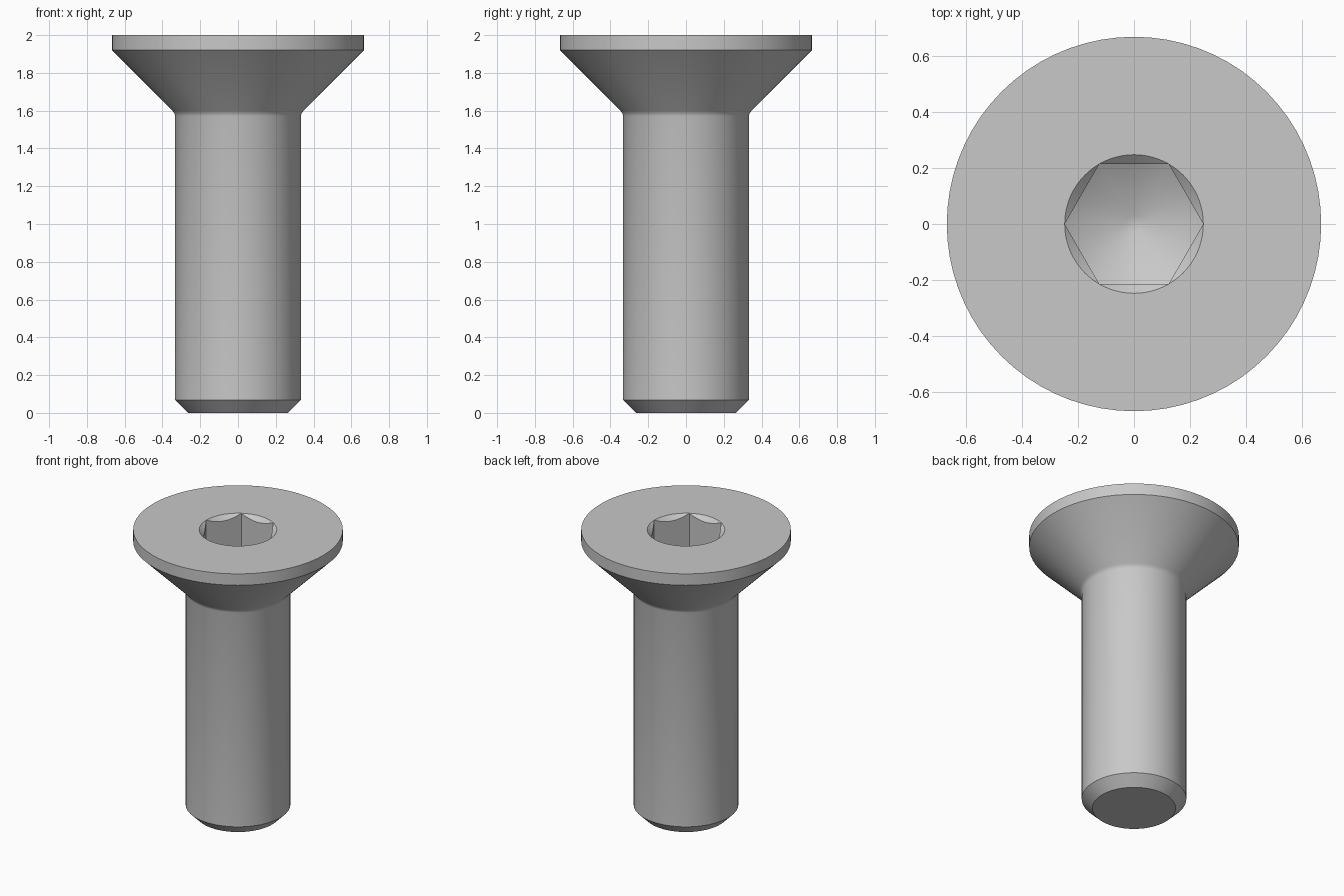
import bpy, bmesh, math

cube = bpy.data.objects.get("Cube")
if cube:
    bpy.data.objects.remove(cube, do_unlink=True)

SEGMENTS = 72           # divisible by six, so socket corners land on vertices
HEX_CORNER = 0.247
HEX_FLAT = HEX_CORNER * math.cos(math.pi / 6)
SOCKET_FLOOR = 1.68
FLOOR_SLOPE = math.tan(math.radians(30))
TIP = 0.03


def hex_radius(a):
    """Distance from the axis to the hexagon at angle a."""
    return HEX_FLAT / math.cos(a % (math.pi / 3) - math.pi / 6)


def round_ring(r, z):
    return lambda a: (r, z)


def hex_ring(z, slope):
    """Ring where the hexagon meets a cone that deepens towards the axis."""
    return lambda a: (hex_radius(a), z - (HEX_CORNER - hex_radius(a)) * slope)


# Rings from the shank end, up the outside, and down into the socket
rings = [
    round_ring(0.265, 0),           # end face
    round_ring(0.333, 0.068),       # end chamfer
    round_ring(0.333, 1.572),       # shank
    round_ring(0.337, 1.586),       # small fillet under the head
    round_ring(0.347, 1.6),
    round_ring(0.667, 1.92),        # countersunk cone
    round_ring(0.667, 2),           # head rim
    round_ring(HEX_CORNER, 2),      # flat top
    hex_ring(2, 0.9),               # socket lead-in chamfer
    hex_ring(SOCKET_FLOOR, FLOOR_SLOPE),    # hexagonal walls
    round_ring(TIP, SOCKET_FLOOR - (HEX_CORNER - TIP) * FLOOR_SLOPE),
]

bm = bmesh.new()
angles = [2 * math.pi * i / SEGMENTS for i in range(SEGMENTS)]
loops = []
for ring in rings:
    loop = []
    for a in angles:
        r, z = ring(a)
        loop.append(bm.verts.new((r * math.cos(a), r * math.sin(a), z)))
    loops.append(loop)

for low, high in zip(loops, loops[1:]):
    for i in range(SEGMENTS):
        j = (i + 1) % SEGMENTS
        bm.faces.new((low[i], low[j], high[j], high[i]))
bm.faces.new(loops[0][::-1])
bm.faces.new(loops[-1])

# Merge the chamfer into the rim at the hexagon corners
bmesh.ops.remove_doubles(bm, verts=bm.verts[:], dist=0.0001)
bmesh.ops.recalc_face_normals(bm, faces=bm.faces[:])

mesh = bpy.data.meshes.new("countersunk_screw")
bm.to_mesh(mesh)
bm.free()
screw = bpy.data.objects.new("countersunk_screw", mesh)
bpy.context.collection.objects.link(screw)

# Plain grey metal
steel = bpy.data.materials.new("grey_steel")
steel.use_nodes = True
grey = (0.58, 0.58, 0.58, 1)
steel.diffuse_color = grey
steel.node_tree.nodes["Principled BSDF"].inputs["Base Color"].default_value = grey
mesh.materials.append(steel)

# Smooth round surfaces, crisp edges
bpy.ops.object.select_all(action="DESELECT")
screw.select_set(True)
bpy.context.view_layer.objects.active = screw
bpy.ops.object.shade_smooth_by_angle(angle=math.radians(35))
